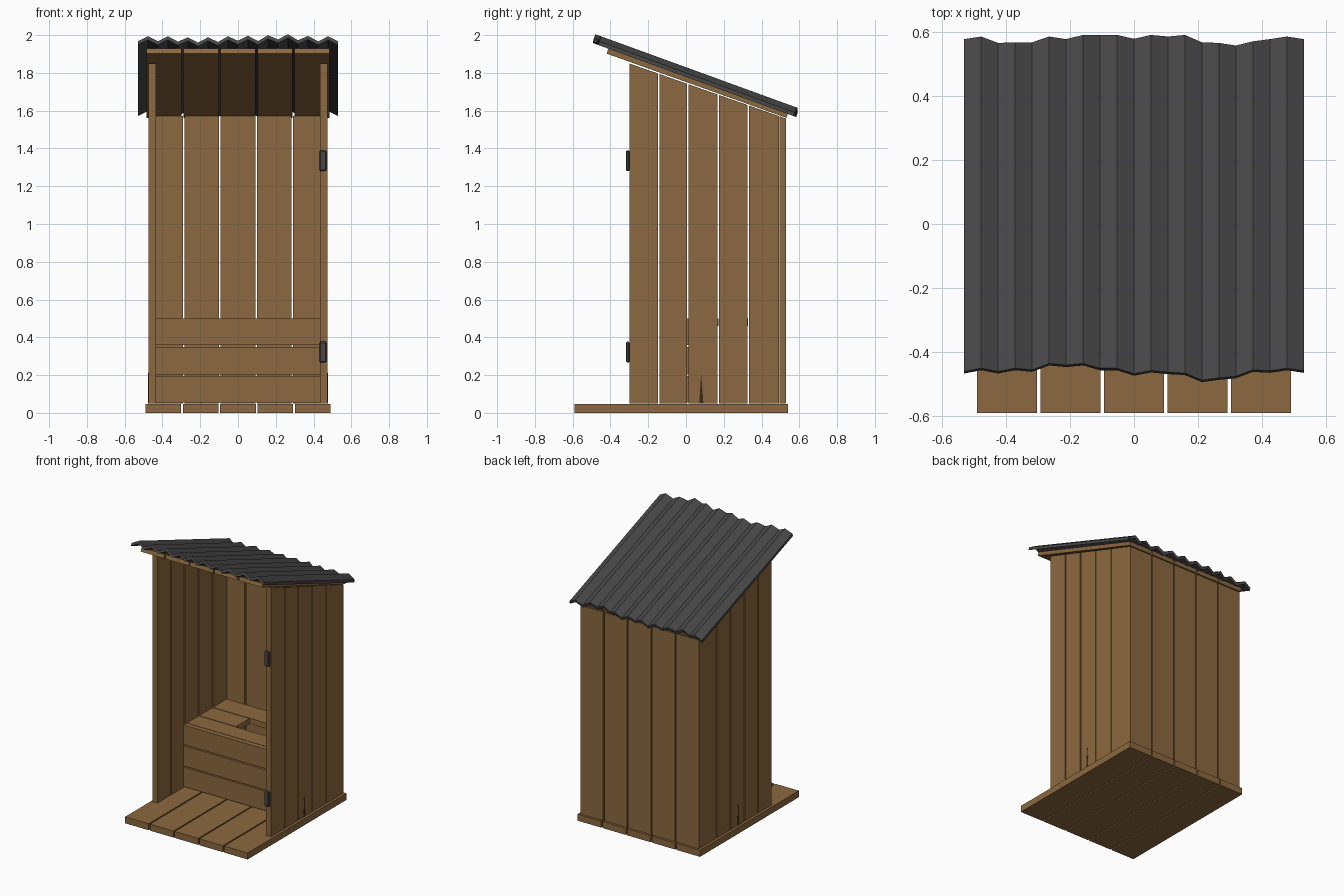
import bpy, bmesh

if "Cube" in bpy.data.objects:
    bpy.data.objects.remove(bpy.data.objects["Cube"])


def material(name, rgb):
    m = bpy.data.materials.new(name)
    m.diffuse_color = (*rgb, 1)
    m.use_nodes = True
    m.node_tree.nodes["Principled BSDF"].inputs["Base Color"].default_value = m.diffuse_color
    return m


WOOD = material("brown wood", (0.262, 0.141, 0.050))
METAL = material("dark grey metal", (0.065, 0.065, 0.066))
DARK = material("dark crack brown", (0.045, 0.024, 0.009))


def prism(name, yz, x0, x1, mat):
    """Extrude a y-z outline along x."""
    bm = bmesh.new()
    f = bm.faces.new([bm.verts.new((x0, y, z)) for y, z in yz])
    ext = bmesh.ops.extrude_face_region(bm, geom=[f])["geom"]
    bmesh.ops.translate(bm, vec=(x1 - x0, 0, 0),
                        verts=[v for v in ext if isinstance(v, bmesh.types.BMVert)])
    bmesh.ops.recalc_face_normals(bm, faces=bm.faces)
    return finish(name, bm, mat)


def finish(name, bm, mat):
    me = bpy.data.meshes.new(name)
    bm.to_mesh(me)
    bm.free()
    me.materials.append(mat)
    ob = bpy.data.objects.new(name, me)
    bpy.context.collection.objects.link(ob)
    return ob


def box(name, x0, x1, y0, y1, z0, z1, mat=WOOD):
    return prism(name, [(y0, z0), (y1, z0), (y1, z1), (y0, z1)], x0, x1, mat)


def spans(a, b, n, gap):
    """Split a..b into n planks separated by a gap."""
    w = (b - a - gap * (n - 1)) / n
    return [(a + i * (w + gap), a + i * (w + gap) + w) for i in range(n)]


def wall_top(y):
    return 1.85 - 0.352 * (y + 0.30)


def sloped(name, x0, x1, y0, y1):
    """Wall plank with its top cut to the roof slope."""
    return prism(name, [(y0, 0.05), (y1, 0.05), (y1, wall_top(y1)), (y0, wall_top(y0))],
                 x0, x1, WOOD)


# floor planks
for i, (a, b) in enumerate(spans(-0.49, 0.49, 5, 0.01)):
    box(f"floor_plank_{i}", a, b, -0.59, 0.54, 0, 0.047)

# side walls, each with a small crack near the bottom
edges = [-0.30, -0.145, 0.01, 0.17, 0.33]
for side, s in (("left", -1), ("right", 1)):
    for i, y in enumerate(edges):
        y0 = y if i == 0 else y + 0.004
        y1 = edges[i + 1] - 0.004 if i < 4 else 0.493
        sloped(f"{side}_wall_plank_{i}", *sorted((s * 0.435, s * 0.475)), y0, y1)
    prism(f"{side}_wall_crack", [(0.07, 0.05), (0.092, 0.05), (0.08, 0.21)],
          s * 0.473, s * 0.476, DARK)

# back wall
for i, (a, b) in enumerate(spans(-0.475, 0.475, 5, 0.009)):
    sloped(f"back_wall_plank_{i}", a, b, 0.494, 0.53)

# seat front boards
for i, (a, b) in enumerate([(0.055, 0.196), (0.204, 0.35), (0.359, 0.50)]):
    box(f"seat_front_board_{i}", -0.435, 0.435, 0.0, 0.035, a, b)

# seat top, the middle board split to leave the hole
box("seat_top_front", -0.435, 0.435, 0.039, 0.172, 0.46, 0.50)
box("seat_top_back", -0.435, 0.435, 0.335, 0.492, 0.46, 0.50)
box("seat_top_left", -0.435, -0.14, 0.178, 0.329, 0.46, 0.50)
box("seat_top_right", 0.14, 0.435, 0.178, 0.329, 0.46, 0.50)

# roof boards
for i, (a, b) in enumerate(spans(-0.485, 0.485, 5, 0.01)):
    prism(f"roof_board_{i}", [(-0.42, 1.902), (0.532, 1.562), (0.541, 1.588), (-0.411, 1.928)],
          a, b, WOOD)

# corrugated roof sheet with slightly uneven ends
front = [-.46, -.45, -.46, -.45, -.455, -.435, -.44, -.435, -.45, -.45, -.467,
         -.457, -.462, -.465, -.487, -.48, -.475, -.455, -.458, -.45, -.458]
back = [.577, .585, .565, .567, .567, .585, .577, .59, .59, .59, .578,
        .59, .585, .59, .567, .565, .557, .57, .577, .585, .577]
bm = bmesh.new()
rows = []
for i in range(21):
    x = -0.53 + 0.053 * i
    lift = 0.03 * (i % 2)
    ring = []
    for y, d in ((front[i], 0), (back[i], 0), (back[i], 0.019), (front[i], 0.019)):
        z = 1.971 - 0.364 * (y + 0.47) + lift - d
        ring.append(bm.verts.new((x, y - 0.34 * d, z)))
    rows.append(ring)
for r, q in zip(rows, rows[1:]):
    for k in range(4):
        n = (k + 1) % 4
        bm.faces.new((r[k], q[k], q[n], r[n]))
bm.faces.new(rows[0])
bm.faces.new(rows[-1])
bmesh.ops.recalc_face_normals(bm, faces=bm.faces)
finish("corrugated_roof", bm, METAL)

# door hinges on the right post
for i, z in enumerate((0.267, 1.28)):
    h = box(f"hinge_{i}", 0.43, 0.468, -0.318, -0.298, z, z + 0.11, METAL)
    bev = h.modifiers.new("bevel", "BEVEL")
    bev.width = 0.006
    bev.segments = 1
